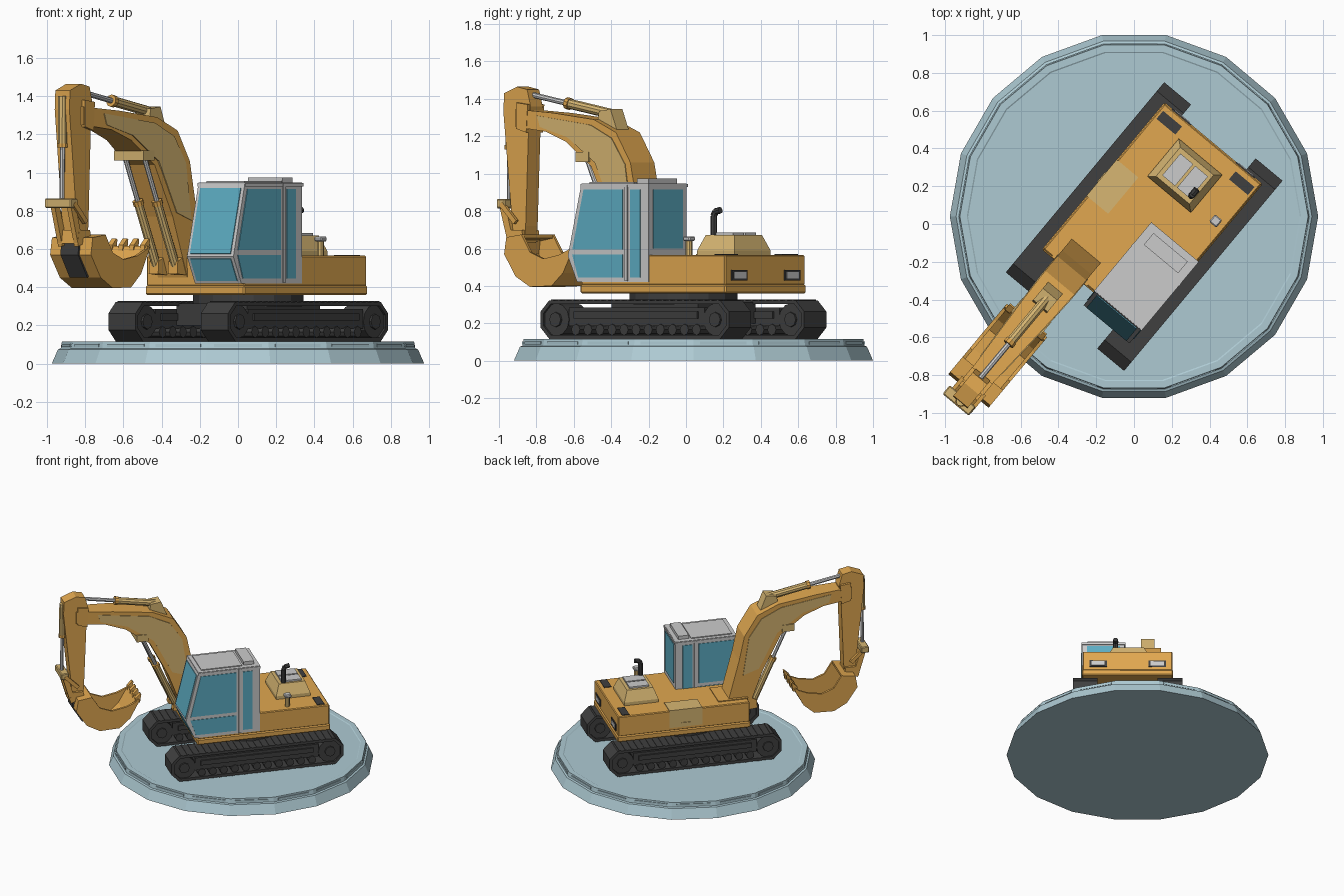
import bpy, bmesh
from math import sin, cos, pi, radians
from mathutils import Matrix, Vector

if "Cube" in bpy.data.objects:
    bpy.data.objects.remove(bpy.data.objects["Cube"])

def material(name, r, g, b):
    m = bpy.data.materials.new(name)
    m.diffuse_color = (r, g, b, 1)
    m.use_nodes = True
    m.node_tree.nodes["Principled BSDF"].inputs["Base Color"].default_value = m.diffuse_color
    return m

ORANGE = material("orange_paint", .75, .39, .08)
TAN = material("tan_paint", .68, .47, .17)
DARK = material("dark_rubber", .05, .05, .05)
GLASS = material("teal_glass", .11, .42, .55)
BLUE = material("pale_blue", .42, .59, .65)

# Machine frame: local x = forward, local y = left; HULL is centred on the tracks
ARM = Matrix.Rotation(radians(230.2), 4, 'Z')
HULL = ARM @ Matrix.Translation((-.024, .05, 0))
MID = -.103                                   # sideways centre of the digging arm

def finish(name, bm, mat=None, M=HULL):
    bmesh.ops.recalc_face_normals(bm, faces=bm.faces)
    me = bpy.data.meshes.new(name)
    bm.to_mesh(me)
    bm.free()
    if mat:
        me.materials.append(mat)
    ob = bpy.data.objects.new(name, me)
    ob.matrix_world = M
    bpy.context.collection.objects.link(ob)
    return ob

def add_prism(bm, pts, b, half):
    # side profile (forward, z) widened to b +- half; half may depend on forward
    h = half if callable(half) else (lambda a: half)
    L = [bm.verts.new((a, b + h(a), z)) for a, z in pts]
    R = [bm.verts.new((a, b - h(a), z)) for a, z in pts]
    bm.faces.new(L)
    bm.faces.new(R[::-1])
    for i in range(len(pts)):
        j = (i + 1) % len(pts)
        bm.faces.new((L[i], R[i], R[j], L[j]))

def prism(name, pts, b, half, mat=None, M=HULL):
    bm = bmesh.new()
    add_prism(bm, pts, b, half)
    return finish(name, bm, mat, M)

def rect(a0, a1, z0, z1):
    return [(a0, z0), (a1, z0), (a1, z1), (a0, z1)]

def box(name, a0, a1, b0, b1, z0, z1, mat=None, M=HULL, bevel=0):
    ob = prism(name, rect(a0, a1, z0, z1), (b0 + b1) / 2, (b1 - b0) / 2, mat, M)
    if bevel:
        m = ob.modifiers.new("bevel", 'BEVEL')
        m.width, m.segments = bevel, 1
    return ob

def rod(name, p, q, r, mat=None, M=HULL, n=10):
    p, q = Vector(p), Vector(q)
    d = q - p
    bm = bmesh.new()
    bmesh.ops.create_cone(bm, cap_ends=True, segments=n, radius1=r, radius2=r, depth=d.length,
        matrix=Matrix.Translation((p + q) / 2) @ d.to_track_quat('Z', 'Y').to_matrix().to_4x4())
    return finish(name, bm, mat, M)

def slab(name, p, q, t, b, half, mat, M=HULL):
    # thin plate laid along a profile edge p-q, standing t proud on both sides
    n = Vector((q[1] - p[1], p[0] - q[0])).normalized() * t
    return prism(name, [(p[0]+n.x, p[1]+n.y), (q[0]+n.x, q[1]+n.y),
                        (q[0]-n.x, q[1]-n.y), (p[0]-n.x, p[1]-n.y)], b, half, mat, M)

# Round 18-sided plinth with a raised rim
PLINTH = Matrix.Translation((0, .04, 0))
bm = bmesh.new()
rings = []
for r, z in [(.975, 0), (.942, .075), (.928, .08), (.922, .115), (.885, .115), (.878, .111)]:
    rings.append([bm.verts.new((r*cos(i*pi/9), r*sin(i*pi/9), z)) for i in range(18)])
for lo, hi in zip(rings, rings[1:]):
    for i in range(18):
        j = (i + 1) % 18
        bm.faces.new((lo[i], lo[j], hi[j], hi[i]))
bm.faces.new(rings[0][::-1])
bm.faces.new(rings[-1])
finish("plinth", bm, BLUE, PLINTH)
for i in range(18):
    box("plinth_rim_strip", .90, .916, -.125, .125, .087, .104, BLUE,
        PLINTH @ Matrix.Rotation(radians(10 + 20*i), 4, 'Z'))

# Crawler tracks
def belt_loop(r, cz=.22, cx=.552):
    R = r / cos(pi/8)
    return [(s*(cx) + s*R*cos(t), cz + s*R*sin(t)) for s in (1, -1)
            for t in (radians(k) for k in (-67.5, -22.5, 22.5, 67.5))]

for s, side in ((1, "left"), (-1, "right")):
    c = s * .315
    bm = bmesh.new()
    loops = [[bm.verts.new((a, c + w, z)) for a, z in belt_loop(r)]
             for w, r in ((.0925, .103), (-.0925, .103), (-.0925, .082), (.0925, .082))]
    for k in range(4):
        A, B = loops[k], loops[(k + 1) % 4]
        for i in range(8):
            j = (i + 1) % 8
            bm.faces.new((A[i], A[j], B[j], B[i]))
    finish(side + "_track_belt", bm, DARK)
    bm = bmesh.new()
    for k in range(25):
        a = -.576 + k * .048
        for z0, z1 in ((.115, .122), (.318, .327)):
            add_prism(bm, rect(a - .006, a + .006, z0, z1), c, .0925)
    finish(side + "_track_cleats", bm, DARK)
    box(side + "_track_frame", -.47, .47, c - .075, c + .075, .185, .285, DARK)
    box(side + "_track_rail", -.43, .43, c - .086, c + .086, .225, .262, DARK)
    for a in (-.555, .555):
        rod(side + "_track_wheel", (a, c - .08, .22), (a, c + .08, .22), .088, DARK, n=12)
        rod(side + "_wheel_hub", (a, c - .092, .22), (a, c + .092, .22), .04, DARK, n=8)
    for k in range(11):
        a = -.42 + k * .084
        rod(side + "_track_roller", (a, c - .082, .166), (a, c + .082, .166), .03, DARK, n=8)
box("chassis_block", -.3, .3, -.24, .24, .2, .315, DARK)
rod("slewing_ring", (0, 0, .3), (0, 0, .37), .29, DARK, n=16)

# Upper house
box("house_skirt", -.575, .44, -.338, .338, .36, .408, ORANGE, bevel=.008)
box("house_body", -.569, .433, -.333, .333, .405, .565, ORANGE, bevel=.006)
box("boom_pocket_rim", .21, .437, -.275, -.03, .5, .572, ORANGE)
box("side_hatch", -.18, .07, -.339, -.19, .43, .571, TAN)
box("hatch_handle", -.09, -.02, -.344, -.33, .455, .465, TAN)
for s in (1, -1):
    box("top_vent", -.535, -.48, s*.25 - .065, s*.25 + .065, .56, .57, DARK)
    box("rear_lamp_frame", -.576, -.56, s*.22 - .065, s*.22 + .065, .43, .485, DARK)
    box("rear_lamp", -.58, -.56, s*.22 - .05, s*.22 + .05, .44, .475)

# Engine hood, grille, exhaust and filler cap
bm = bmesh.new()
v = [[bm.verts.new((-.345 + x*l, -.007 + y*w, z)) for x, y in ((-1, -1), (1, -1), (1, 1), (-1, 1))]
     for l, w, z in ((.13, .15, .56), (.13, .15, .59), (.1, .115, .672))]
for A, B in zip(v, v[1:]):
    for i in range(4):
        bm.faces.new((A[i], A[(i+1) % 4], B[(i+1) % 4], B[i]))
bm.faces.new(v[-1])
bm.faces.new(v[0])
finish("engine_hood", bm, TAN)
for b0, b1 in ((-.1, -.012), (.002, .09)):
    box("hood_grille", -.42, -.27, b0, b1, .665, .685)
pipe = [(-.285, .088, .66), (-.285, .088, .775), (-.295, .088, .797), (-.33, .088, .805)]
for p, q in zip(pipe, pipe[1:]):
    rod("exhaust_pipe", p, q, .018, DARK, n=8)
rod("filler_neck", (-.265, .272, .56), (-.265, .272, .65), .018, TAN, n=8)
box("filler_cap", -.29, -.24, .247, .297, .64, .665, bevel=.006)

# Cab with windows
CB, CH = .178, .158
prism("cab_shell", [(-.037, .42), (.46, .42), (.525, .56), (.43, .948), (-.037, .948)], CB, CH)
box("cab_roof_panel", .09, .4, .05, .306, .94, .955)
box("cab_roof_hatch", -.005, .075, .06, .296, .94, .975)
slab("windscreen_upper", (.521, .575), (.437, .918), .005, CB, .138, GLASS)
slab("windscreen_lower", (.467, .435), (.519, .55), .005, CB, .138, GLASS)
slab("rear_window", (-.037, .6), (-.037, .915), .005, CB, .122, GLASS)
panes = {"door_window_upper": [(.14, .595), (.49, .595), (.413, .915), (.14, .915)],
         "door_window_lower": [(.14, .445), (.45, .445), (.492, .568), (.14, .568)],
         "quarter_window": rect(.018, .09, .445, .915)}
for name, pts in panes.items():
    prism(name, pts, CB, CH + .004, GLASS)
box("door_post", .105, .125, CB - CH - .008, CB + CH + .008, .425, .94)
box("cab_roof_trim", -.042, .432, CB - CH - .006, CB + CH + .006, .928, .945)

# Boom, tapering towards its tip, with pale side panels
taper = lambda a: .1 if a < .55 else .1 - (a - .55) * .055
prism("boom", [(.24, .45), (.35, .87), (.39, 1.06), (.49, 1.22), (.65, 1.29), (.95, 1.325),
               (1.22, 1.345), (1.22, 1.25), (1.0, 1.225), (.85, 1.17), (.67, 1.04),
               (.53, .77), (.41, .45)], MID, taper, ORANGE, ARM)
prism("boom_side_panels", [(.38, .75), (.425, 1.05), (.52, 1.19), (.67, 1.26), (1.06, 1.31),
                           (1.04, 1.25), (.84, 1.195), (.64, 1.06), (.5, .79)],
      MID, lambda a: taper(a) + .004, TAN, ARM)

# Dipper arm
prism("dipper_arm", [(1.15, 1.45), (1.22, 1.465), (1.31, 1.43), (1.315, 1.33), (1.25, .7),
                     (1.225, .63), (1.17, .63), (1.16, .72), (1.14, 1.24), (1.125, 1.36)],
      MID, .05, ORANGE, ARM)
for s in (1, -1):
    prism("dipper_cheek", [(1.13, 1.37), (1.21, 1.38), (1.21, 1.24), (1.14, 1.22)],
          MID + s*.058, .012, ORANGE, ARM)

# Hydraulic rams: barrel plus rod
def ram(name, p, q, b, r, split):
    P, Q = Vector((p[0], b, p[1])), Vector((q[0], b, q[1]))
    m = P.lerp(Q, split)
    rod(name + "_barrel", P, m, r, TAN, ARM)
    rod(name + "_collar", m, P.lerp(Q, split + .04), r * 1.2, ORANGE, ARM)
    rod(name + "_rod", m, Q, r * .55, None, ARM, 8)

for s in (1, -1):
    b = MID + s * .065
    ram("lift_ram", (.46, .5), (.73, 1.1), b, .024, .55)
    prism("lift_ram_foot", [(.38, .46), (.49, .47), (.485, .535), (.44, .56), (.38, .55)],
          b, .032, ORANGE, ARM)
slab("lift_ram_crosshead", (.68, 1.09), (.77, 1.09), .027, MID, .1, TAN, ARM)
ram("dipper_ram", (.58, 1.315), (1.2, 1.43), MID, .027, .5)
prism("dipper_ram_bracket", [(.52, 1.22), (.66, 1.28), (.65, 1.335), (.57, 1.345)], MID, .05, TAN, ARM)
ram("bucket_ram", (1.31, 1.4), (1.315, .85), MID, .024, .45)
box("bucket_ram_crosshead", 1.28, 1.34, MID - .1, MID + .08, .815, .865, TAN, ARM, .006)
for s in (1, -1):
    slab("bucket_link", (1.31, .84), (1.245, .62), .02, MID + s*.055, .014, ORANGE, ARM)
    slab("guide_link", (1.31, .84), (1.21, .74), .014, MID + s*.072, .01, ORANGE, ARM)

# Bucket: curved hollow shell, side plates and teeth
BB, BH = -.108, .138
outer = [(1.12, .675), (1.225, .66), (1.24, .57), (1.16, .45), (1.06, .395), (.91, .40), (.83, .47), (.755, .61)]
inner = [(.775, .615), (.85, .485), (.92, .42), (1.05, .415), (1.14, .465), (1.215, .57), (1.205, .64), (1.12, .655)]
prism("bucket_shell", outer + inner, BB, BH, ORANGE, ARM)
for s in (1, -1):
    prism("bucket_side", outer + [(.86, .565), (.97, .545), (1.06, .58)], BB + s*(BH - .008), .009, ORANGE, ARM)
prism("bucket_wear_plate", [(1.245, .63), (1.25, .57), (1.175, .45), (1.15, .46)], BB, .06, DARK, ARM)
prism("bucket_hinge", [(1.16, .64), (1.27, .63), (1.26, .7), (1.17, .7)], MID, .07, ORANGE, ARM)
for k in range(4):
    prism("bucket_tooth", [(.752, .585), (.79, .585), (.785, .62), (.75, .655), (.742, .65)],
          BB - .111 + k*.074, .016, ORANGE, ARM)
